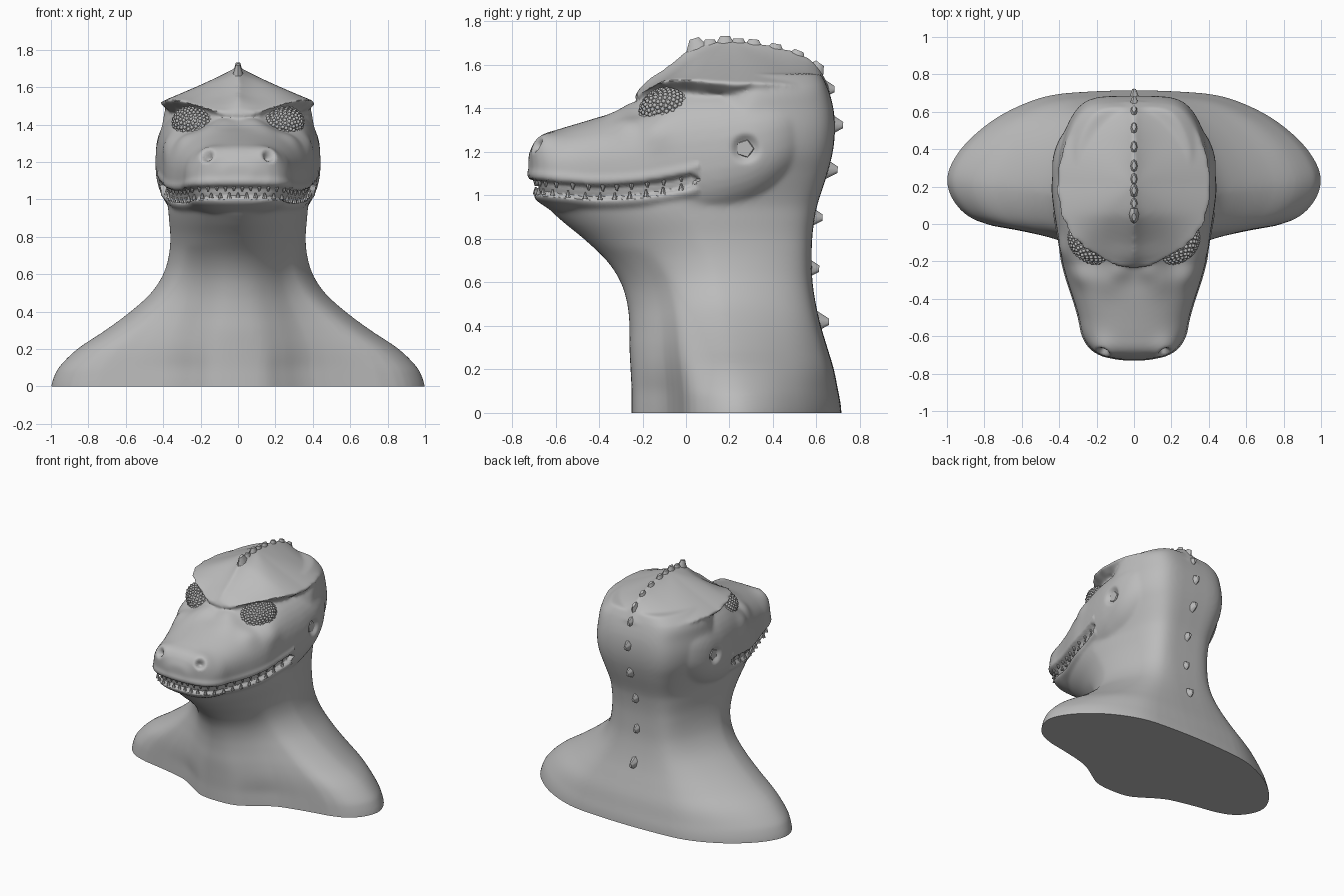
import bpy, bmesh, math, random
from mathutils import Vector, Matrix
from mathutils.bvhtree import BVHTree

if "Cube" in bpy.data.objects:
    bpy.data.objects.remove(bpy.data.objects["Cube"])

random.seed(3)
skin = bpy.data.materials.new("grey_clay")
skin.diffuse_color = (0.5, 0.5, 0.5, 1)
skin.use_nodes = True
skin.node_tree.nodes["Principled BSDF"].inputs["Base Color"].default_value = skin.diffuse_color


def curve(table, k):
    """Smooth lookup through rows of (key, value, value, ...)."""
    if k <= table[0][0]:
        return table[0][1:]
    if k >= table[-1][0]:
        return table[-1][1:]
    i = max(j for j in range(len(table) - 1) if table[j][0] <= k)
    a, b = table[i], table[i + 1]
    p, n = table[max(i - 1, 0)], table[min(i + 2, len(table) - 1)]
    h = b[0] - a[0]
    t = (k - a[0]) / h
    out = []
    for j in range(1, len(a)):
        ma, mb = (b[j] - p[j]) / (b[0] - p[0]) * h, (n[j] - a[j]) / (n[0] - a[0]) * h
        out.append(a[j] * (2 * t ** 3 - 3 * t * t + 1) + b[j] * (3 * t * t - 2 * t ** 3)
                   + ma * (t ** 3 - 2 * t * t + t) + mb * (t ** 3 - t * t))
    return tuple(out)


def make(name, bm):
    bmesh.ops.recalc_face_normals(bm, faces=bm.faces)
    me = bpy.data.meshes.new(name)
    bm.to_mesh(me)
    bm.free()
    me.materials.append(skin)
    ob = bpy.data.objects.new(name, me)
    bpy.context.collection.objects.link(ob)
    return ob


def loft(bm, rings):
    loops = [[bm.verts.new(p) for p in r] for r in rings]
    n = len(loops[0])
    new = [bm.faces.new((a[i], a[(i + 1) % n], b[(i + 1) % n], b[i]))
           for a, b in zip(loops, loops[1:]) for i in range(n)]
    new += [bm.faces.new(loops[0]), bm.faces.new(loops[-1])]
    bmesh.ops.recalc_face_normals(bm, faces=new)


bm = bmesh.new()

# shoulders, neck and back of head: z, half width, front y, back y
NECK = [(-.08, 1.005, -.25, .715), (0, 1.0, -.25, .715), (.05, .985, -.25, .71), (.1, .96, -.25, .70),
        (.2, .86, -.255, .68), (.3, .71, -.26, .65), (.4, .575, -.26, .62),
        (.5, .465, -.27, .597), (.6, .40, -.30, .582), (.7, .37, -.365, .578), (.8, .362, -.47, .58),
        (.9, .37, -.59, .592), (.96, .375, -.63, .605), (1.1, .40, -.4, .65), (1.2, .425, -.3, .675),
        (1.3, .425, -.2, .685), (1.4, .405, -.1, .678), (1.5, .38, 0, .65), (1.56, .3, .05, .62)]
BASE = [(0, 0), (.01, .12), (.08, .25), (.17, .4), (.22, .6), (.26, .8), (.34, .93), (.49, 1),
        (.64, .95), (.8, .8), (.92, .6), (.98, .4), (.995, .2), (1, 0)]
BASE = [(math.acos(1 - 2 * t), s) for t, s in BASE]
rings = []
for i in range(60):
    z = -.08 + 1.64 * i / 59
    hw, f, b = curve(NECK, z)
    w = max(0, min(1, (.75 - z) / .65))
    ring = []
    for k in range(96):
        a = math.tau * k / 96
        c, sn = math.cos(a), abs(math.sin(a))
        # egg section: narrow throat, broad nape
        egg = sn * (1 - .2 * c) if c > 0 else sn ** (1 + .55 * c)
        s = w * curve(BASE, min(a, math.tau - a))[0] + (1 - w) * egg
        ring.append((math.copysign(s, math.sin(a)) * hw, f + (b - f) * (1 - c) / 2, z))
    rings.append(ring)
loft(bm, rings)

# snout, jaw and cheeks: y, half width, bottom z, top z
HEAD = [(-.724, .08, 1.10, 1.19), (-.705, .16, 1.02, 1.235), (-.67, .225, .965, 1.275),
        (-.6, .272, .925, 1.30), (-.5, .295, .90, 1.33), (-.4, .325, .875, 1.36), (-.3, .358, .85, 1.39),
        (-.2, .385, .83, 1.44), (-.1, .40, .82, 1.50), (0, .418, .82, 1.53), (.1, .433, .83, 1.54),
        (.2, .442, .86, 1.54), (.35, .435, .93, 1.54), (.47, .39, 1.02, 1.52), (.57, .30, 1.12, 1.48)]
rings = []
for i in range(57):
    y = -.724 + 1.294 * i / 56
    hw, zb, zt = curve(HEAD, y)
    ring = []
    for k in range(48):
        a = math.tau * k / 48
        c, s = math.cos(a), math.sin(a)
        e = .88 if s > 0 and y < -.2 else .8
        ring.append((math.copysign(abs(c) ** e, c) * hw, y,
                     (zb + zt) / 2 + math.copysign(abs(s) ** .8, s) * (zt - zb) / 2))
    rings.append(ring)
loft(bm, rings)

# ridged skull cap with an overhanging scalloped brow rim
CREST = [(-.25, 1.45), (-.18, 1.53), (-.1, 1.585), (0, 1.665), (.06, 1.70), (.2, 1.715), (.32, 1.705),
         (.42, 1.685), (.52, 1.655), (.6, 1.605), (.66, 1.50)]


def cap_point(r, a, under=False):
    c, s = math.cos(a), math.sin(a)
    depth, e = (.45, .8) if s > 0 else (.445, .9)
    y = .21 + depth * s * r
    x = .42 * math.copysign(abs(c) ** e, c) * r * (1 + .012 * math.sin(a * 22) * r ** 6)
    rim = 1.515 - .065 * max(0, -s) ** 6 + .02 * max(0, -s) * abs(c) * 2 - .025 * max(0, s) ** 3
    if under:
        return (x, y, rim - .05)
    width = .42 * max(1e-4, 1 - (s * r) ** 2) ** (e / 2)
    u = min(1, abs(x) / width) if r < 1 else 1
    top = max(curve(CREST, y)[0], rim)
    return (x, y, rim + (top - rim) * (1 - u ** .85))


N = 120
ang = [math.tau * k / N for k in range(N)]
rings = [[cap_point(.85, a, True) for a in ang]]
rings += [[cap_point(r, a) for a in ang] for r in
          (1, .97, .93, .87, .8, .72, .64, .56, .48, .4, .32, .24, .16, .08, .02)]
loft(bm, rings)

bust = make("bust", bm)
rm = bust.modifiers.new("fuse", 'REMESH')
rm.mode, rm.voxel_size = 'VOXEL', .0115
sm = bust.modifiers.new("soften", 'SMOOTH')
sm.factor, sm.iterations = .5, 12
dg = bpy.context.evaluated_depsgraph_get()
fused = bpy.data.meshes.new_from_object(bust.evaluated_get(dg))
bust.modifiers.clear()
bm = bmesh.new()
bm.from_mesh(fused)
bm.normal_update()
bvh = BVHTree.FromBMesh(bm)

# sculpted details: mouth groove, sockets, nostrils, ear holes, humps
MOUTH = [(-.7, 1.04), (-.55, 1.025), (-.4, 1.015), (-.2, 1.027), (0, 1.062), (.06, 1.08)]
DENTS = [((.165, -.66, 1.245), .07, .022), ((.17, -.695, 1.24), .034, -.06),
         ((.44, .275, 1.215), .055, -.033), ((.14, -.30, 1.38), .08, .015),
         ((.23, -.19, 1.41), .10, -.028), ((.37, -.13, 1.29), .07, .014),
         ((.08, -.25, 1.42), .06, .012), ((.27, -.27, 1.31), .07, .018)]
for v in bm.verts:
    p, n, move = v.co.copy(), v.normal.copy(), 0
    q = Vector((abs(p.x), p.y, p.z))
    for c, r, h in DENTS:
        d = (q - Vector(c)).length / r
        if d < 2.5:
            move += h * math.exp(-d ** 4 if h < -.03 else -d * d)
    v.co = p + n * move
    if p.y < .06 and .9 < p.z < 1.15:
        d = abs(p.z - curve(MOUTH, p.y)[0])
        half = .036 * min(1, (.07 - p.y) / .05)
        flat = Vector((n.x, n.y, 0)).normalized()
        v.co -= flat * .03 * max(0, min(1, (half - d) / .014))
        v.co += flat * .008 * math.exp(-((d - .055) / .02) ** 2)
# flat base
bmesh.ops.bisect_plane(bm, geom=bm.verts[:] + bm.edges[:] + bm.faces[:], plane_co=(0, 0, 0),
                       plane_no=(0, 0, 1), clear_inner=True)
bmesh.ops.contextual_create(bm, geom=[e for e in bm.edges if e.is_boundary])
bust.data.materials.clear()
bm.to_mesh(bust.data)
bm.free()
bust.data.materials.append(skin)


def spike(bm, at, axis, r, length, sides=7, flat=1, tip=.3):
    rot = Vector(axis).to_track_quat('Z', 'X').to_matrix().to_4x4()
    m = Matrix.Translation(at) @ Matrix.Diagonal((flat, 1, 1, 1)) @ rot
    bmesh.ops.create_cone(bm, cap_ends=True, segments=sides, radius1=r, radius2=r * tip,
                          depth=length, matrix=m)


# upper and lower teeth on the mouth line
bm = bmesh.new()
for row, count in ((1, 28), (-1, 27)):
    for i in range(count):
        a = math.radians(-90) + (i / (count - 1) - .5) * math.radians(194)
        o = Vector((0, -.10, 1.03))
        d = Vector((math.cos(a) * .6, math.sin(a), 0)).normalized()
        hit = bvh.ray_cast(o, d)[0]
        if hit is None or hit.y > .03:
            continue
        z = curve(MOUTH, hit.y)[0] + row * .019
        spike(bm, hit - d * .014 + Vector((0, 0, z - hit.z)), (0, 0, -row),
              .013, .03 + random.uniform(-.004, .004))
make("teeth", bm)

# low scallops along the crest and spikes down the back
bm = bmesh.new()
for y, z, ay, az in ((.045, 1.695, -.3, 1), (.11, 1.69, 0, 1), (.18, 1.705, 0, 1), (.24, 1.695, 0, 1),
                     (.31, 1.69, .1, 1), (.41, 1.67, .2, 1), (.51, 1.64, .4, 1), (.60, 1.585, .7, 1)):
    spike(bm, (0, y, z), (0, ay, az), .055, .055, 8, .5, .4)
for y, z in ((.645, 1.49), (.685, 1.325), (.66, 1.12), (.59, .90), (.575, .665), (.62, .42)):
    spike(bm, (0, y, z), (0, 1, -.05), .06, .075, 7, .65, .25)
make("spines", bm)

# scaly eyes: an ellipsoid covered in small beads
for side, name in ((-1, "right_eye"), (1, "left_eye")):
    bm = bmesh.new()
    m = (Matrix.Translation((side * .23, -.10, 1.398)) @ Matrix.Rotation(side * .65, 4, 'Z')
         @ Matrix.Rotation(side * -.3, 4, 'Y') @ Matrix.Diagonal((.128, .098, .088, 1)))
    bmesh.ops.create_icosphere(bm, subdivisions=3, radius=1, matrix=m)
    for i in range(300):
        h = 1 - 2 * (i + .5) / 300
        a = i * 2.39996
        r = math.sqrt(1 - h * h)
        p = Vector((r * math.cos(a), h, r * math.sin(a)))
        if p.y < .35:
            bmesh.ops.create_icosphere(bm, subdivisions=1, radius=.0115,
                                       matrix=Matrix.Translation(m @ p))
    make(name, bm)

# ear flaps set in the ear holes
bm = bmesh.new()
for side in (-1, 1):
    bmesh.ops.create_cone(bm, cap_ends=True, segments=5, radius1=.06, radius2=.04, depth=.03,
                          matrix=Matrix.Translation((side * .405, .27, 1.215))
                          @ Matrix.Rotation(side * math.pi / 2, 4, 'Y'))
make("ear_flaps", bm)

for ob in bpy.context.collection.objects:
    ob.select_set(ob.name != "teeth")
bpy.context.view_layer.objects.active = bust
bpy.ops.object.shade_smooth_by_angle(angle=math.radians(50))
